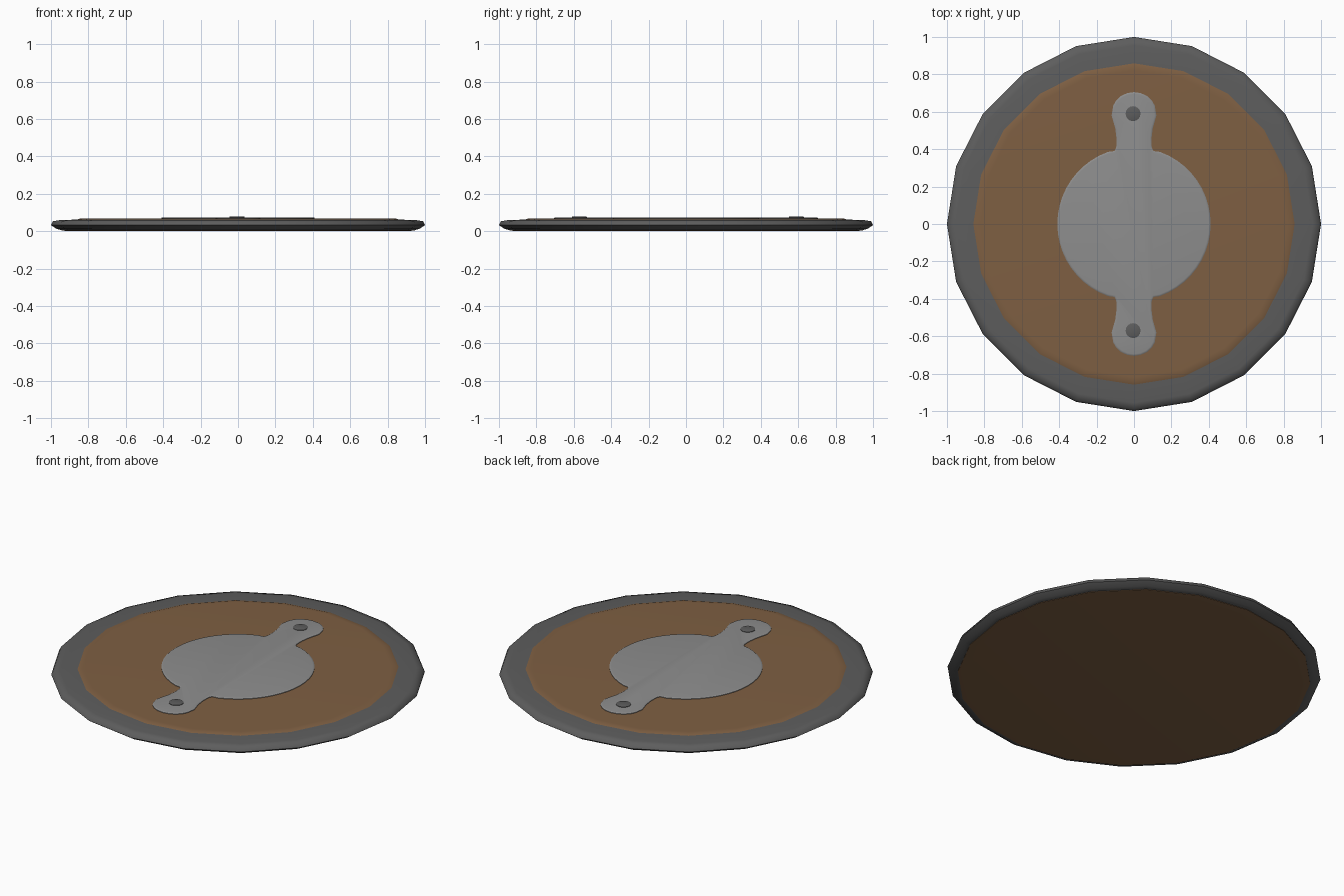
import bpy, math
from mathutils import Vector

if "Cube" in bpy.data.objects:
    bpy.data.objects.remove(bpy.data.objects["Cube"])

def material(name, rgb):
    m = bpy.data.materials.new(name)
    m.diffuse_color = (*rgb, 1)
    m.use_nodes = True
    m.node_tree.nodes["Principled BSDF"].inputs["Base Color"].default_value = m.diffuse_color
    return m

LEATHER = material("brown", (0.21, 0.115, 0.055))
DARK = material("dark_grey", (0.11, 0.11, 0.11))
STEEL = material("light_grey", (0.27, 0.27, 0.27))

def make(name, verts, faces, mat, angle=40):
    me = bpy.data.meshes.new(name)
    me.from_pydata(verts, [], faces)
    me.update()
    ob = bpy.data.objects.new(name, me)
    bpy.context.collection.objects.link(ob)
    me.materials.append(mat)
    bpy.ops.object.select_all(action='DESELECT')
    bpy.context.view_layer.objects.active = ob
    ob.select_set(True)
    bpy.ops.object.mode_set(mode='EDIT')
    bpy.ops.mesh.select_all(action='SELECT')
    bpy.ops.mesh.normals_make_consistent(inside=False)
    bpy.ops.object.mode_set(mode='OBJECT')
    bpy.ops.object.shade_smooth_by_angle(angle=math.radians(angle))
    return ob

def stack(name, rings, mat, closed=False, angle=40):
    """Loft rings of equal length, capping the ends or closing the loop."""
    n, k = len(rings[0]), len(rings)
    verts = [v for r in rings for v in r]
    faces = [(a * n + i, a * n + (i + 1) % n,
              (a + 1) % k * n + (i + 1) % n, (a + 1) % k * n + i)
             for a in range(k if closed else k - 1) for i in range(n)]
    if not closed:
        faces += [tuple(range(n)), tuple(range((k - 1) * n, k * n))]
    return make(name, verts, faces, mat, angle)

def ring(r, z, n=20, x=0, y=0):
    return [(x + r * math.cos(2 * math.pi * i / n),
             y + r * math.sin(2 * math.pi * i / n), z) for i in range(n)]

# wooden core: wide underside, slightly raised top panel
stack("core_disc", [ring(0.90, 0.0), ring(0.945, 0.004), ring(0.945, 0.012),
                    ring(0.86, 0.03), ring(0.86, 0.062), ring(0.845, 0.067),
                    ring(0.82, 0.068)], LEATHER)

# outer rim
stack("outer_rim", [ring(0.935, 0.004), ring(0.97, 0.012), ring(1.0, 0.032),
                    ring(0.99, 0.053), ring(0.955, 0.059), ring(0.84, 0.063),
                    ring(0.84, 0.03)], DARK, closed=True, angle=60)

# centre plate outline: one quarter, mirrored round
quarter = [(0.41 * math.cos(a), 0.41 * math.sin(a))
           for a in [math.radians(d) for d in range(0, 71, 7)]]
quarter += [(0.105, 0.39), (0.095, 0.41), (0.094, 0.46), (0.10, 0.51), (0.12, 0.58)]
quarter += [(0.117 * math.cos(a), 0.60 + 0.105 * math.sin(a))
            for a in [math.radians(d) for d in (18, 36, 54, 72, 90)]]
half = quarter + [(-x, y) for x, y in quarter[-2::-1]]
outline = half + [(x, -y) for x, y in half[-2:0:-1]]

def inset(points, d):
    out = []
    for i, p in enumerate(points):
        t = (Vector(points[(i + 1) % len(points)]) - Vector(points[i - 1])).normalized()
        out.append((p[0] - t.y * d, p[1] + t.x * d))
    return out

def level(d, z):
    return [(x, y, z) for x, y in inset(outline, d)]

stack("centre_plate", [level(0, 0.060), level(0, 0.071), level(0.004, 0.0735),
                       level(0.010, 0.0745)], STEEL)

# rivets on the two ears
for name, y in (("rear_rivet", 0.59), ("front_rivet", -0.57)):
    stack(name, [ring(0.04, 0.068, 16, -0.005, y), ring(0.04, 0.077, 16, -0.005, y),
                 ring(0.034, 0.079, 16, -0.005, y)], DARK)
